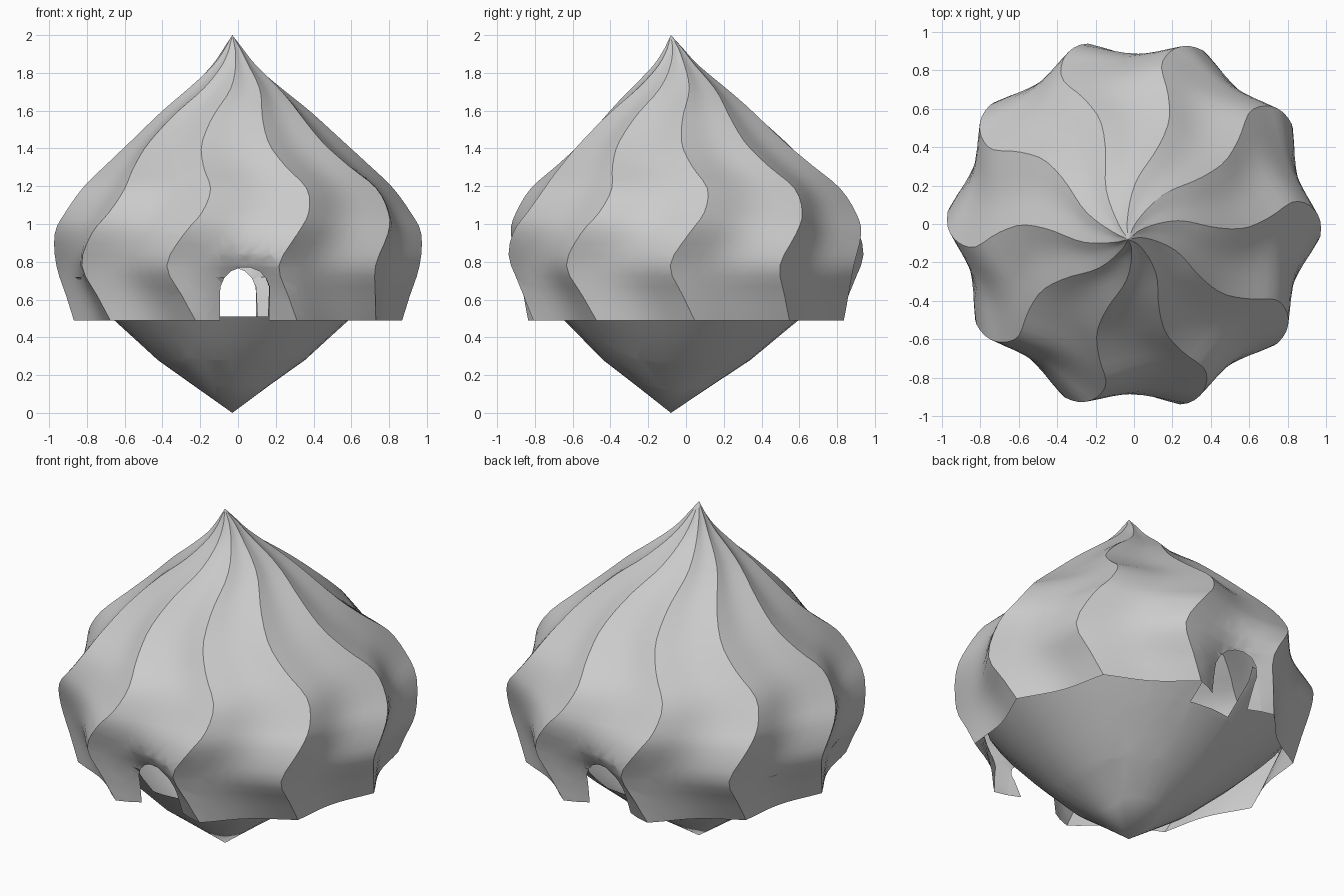
import bpy, bmesh
from math import sin, cos, pi, radians, exp
from mathutils import Vector

if "Cube" in bpy.data.objects:
    bpy.data.objects.remove(bpy.data.objects["Cube"])


def spline(pts, steps):
    # Catmull-Rom through tuples
    p = [Vector(q) for q in [pts[0]] + pts + [pts[-1]]]
    out = []
    for i in range(1, len(p) - 2):
        a, b, c, d = p[i - 1:i + 3]
        for k in range(steps):
            t = k / steps
            out.append(0.5 * (2 * b + (c - a) * t + (2 * a - 5 * b + 4 * c - d) * t * t
                              + (3 * b - a - 3 * c + d) * t ** 3))
    return out + [p[-1]]


def loft(bm, rings, close_at):
    # skin rings of points, ending in a single tip
    vr = [[bm.verts.new(p) for p in r] for r in rings]
    n = len(vr[0])
    for a, b in zip(vr, vr[1:]):
        for i in range(n):
            j = (i + 1) % n
            bm.faces.new((a[i], a[j], b[j], b[i]))
    tip = bm.verts.new(close_at)
    for i in range(n):
        bm.faces.new((vr[-1][i], vr[-1][(i + 1) % n], tip))


def cut_arch(bm, floor):
    # arched passage running front to back, slightly askew
    planes = []
    for k in range(9):
        a = pi * k / 8
        nrm = Vector((cos(a), 0.045 * cos(a), sin(a)))
        co = Vector((0.13 * cos(a), 0, 0.64 + 0.13 * sin(a)))
        planes.append((co, nrm.normalized()))
    planes.append((Vector((0, 0, floor)), Vector((0, 0, -1))))
    for co, nrm in planes:
        near = [f for f in bm.faces if f.calc_center_median().z < 0.95
                and abs(f.calc_center_median().x) < 0.35]
        geom = set(near)
        for f in near:
            geom.update(f.edges)
            geom.update(f.verts)
        bmesh.ops.bisect_plane(bm, geom=list(geom), dist=1e-5, plane_co=co, plane_no=nrm)
    gone = [f for f in bm.faces
            if all((f.calc_center_median() - co).dot(nrm) < 0 for co, nrm in planes)]
    bmesh.ops.delete(bm, geom=gone, context='FACES')


def finish(bm, name, angle):
    bmesh.ops.recalc_face_normals(bm, faces=bm.faces)
    me = bpy.data.meshes.new(name)
    bm.to_mesh(me)
    bm.free()
    ob = bpy.data.objects.new(name, me)
    bpy.context.collection.objects.link(ob)
    bpy.ops.object.select_all(action='DESELECT')
    ob.select_set(True)
    bpy.context.view_layer.objects.active = ob
    bpy.ops.object.shade_smooth_by_angle(angle=radians(angle))


# swirled dome: ridge radius, height, ridge angle
profile = [(0.87, 0.49, 21), (0.91, 0.62, 17), (0.965, 0.78, 13), (0.97, 0.95, 19),
           (0.92, 1.06, 24), (0.83, 1.19, 26), (0.70, 1.31, 21), (0.56, 1.44, 17),
           (0.40, 1.59, 20), (0.25, 1.72, 31), (0.12, 1.84, 40), (0.05, 1.93, 48)]
LOBES, SEG = 10, 8
rings = []
for r, z, phi in spline(profile, 3):
    t = max(0, z - 1) ** 2
    ring = []
    for i in range(LOBES * SEG):
        u = i / SEG
        a = radians(phi - 90) + u * 2 * pi / LOBES
        rr = r * (1 - 0.09 * abs(sin(pi * u)))
        x, y = rr * cos(a), rr * sin(a)
        # wall drawn inward around each doorway
        dx = x + 0.045 * y
        y *= 1 - 0.09 * exp(-(dx / 0.16) ** 2) * max(0, min(1, (0.86 - z) / 0.15))
        ring.append((x - 0.03 * t, y - 0.075 * t, z))
    rings.append(ring)
bm = bmesh.new()
loft(bm, rings, (-0.03, -0.08, 2.0))
cut_arch(bm, 0.4)
finish(bm, "swirled_dome", 30)

# pointed bowl underneath, rising inside the dome
rings = []
for r, z in [(0.84, 0.72), (0.76, 0.63), (0.62, 0.49), (0.51, 0.39), (0.39, 0.28), (0.2, 0.145)]:
    s = 1 - z / 0.72
    rings.append([(r * cos(2 * pi * i / 32) - 0.035, r * sin(2 * pi * i / 32) - 0.08 * s, z)
                  for i in range(32)])
bm = bmesh.new()
loft(bm, rings, (-0.03, -0.08, 0))
cut_arch(bm, 0.51)
finish(bm, "pointed_base", 40)
